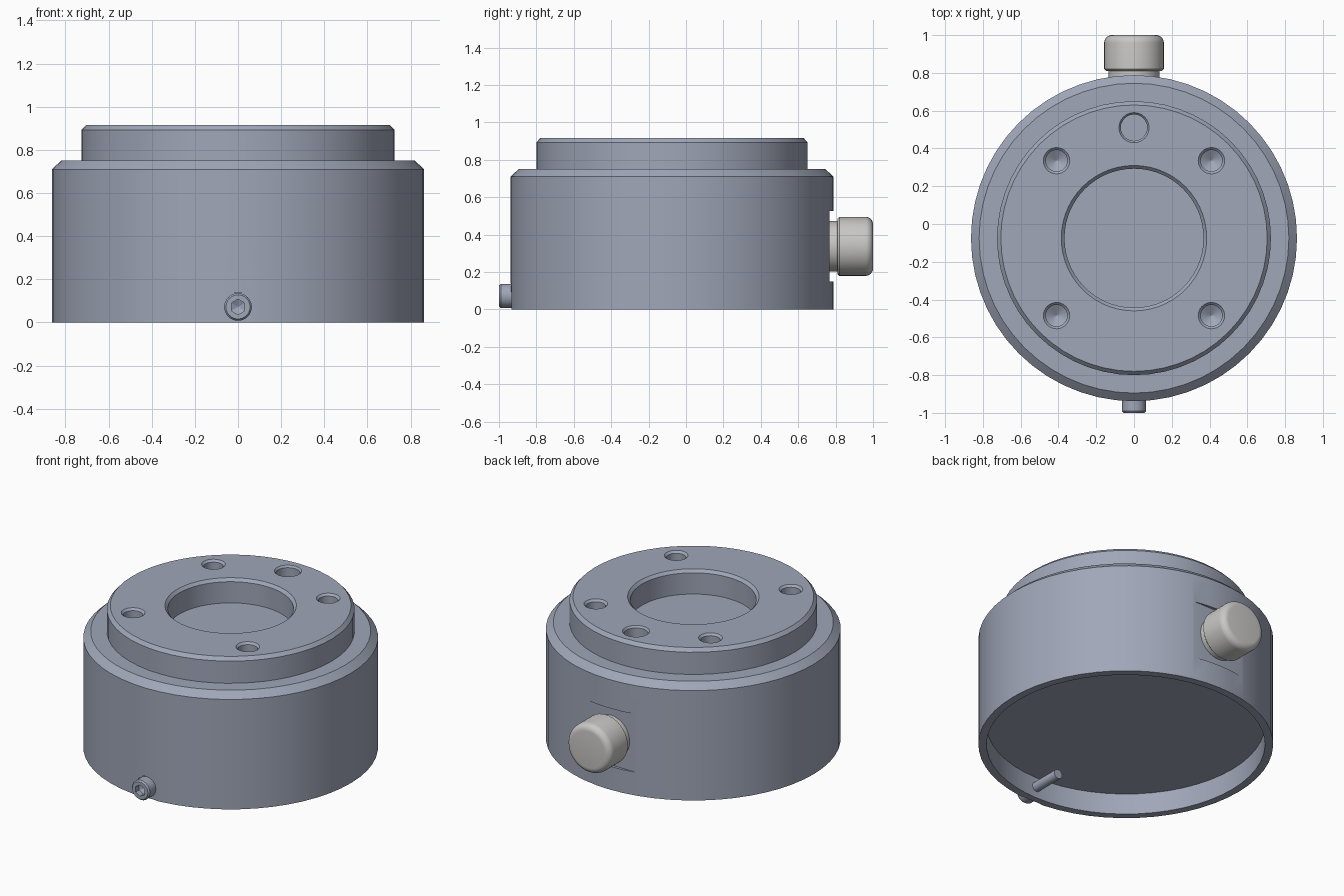
import bpy, bmesh, math
from mathutils import Matrix

if "Cube" in bpy.data.objects:
    bpy.data.objects.remove(bpy.data.objects["Cube"])

CY = -0.075  # axis of the housing in y


def material(name, rgb):
    m = bpy.data.materials.new(name)
    m.diffuse_color = (*rgb, 1)
    m.use_nodes = True
    m.node_tree.nodes["Principled BSDF"].inputs["Base Color"].default_value = m.diffuse_color
    return m


steel = material("blue grey metal", (0.35, 0.385, 0.48))
light = material("light grey plastic", (0.58, 0.575, 0.56))


def add_object(name, bm, mat):
    bmesh.ops.recalc_face_normals(bm, faces=bm.faces)
    me = bpy.data.meshes.new(name)
    bm.to_mesh(me)
    bm.free()
    me.materials.append(mat)
    ob = bpy.data.objects.new(name, me)
    bpy.context.collection.objects.link(ob)
    return ob


def lathe(name, profile, mat, loc=(0, 0, 0), tilt=0, segs=48):
    """Spin (radius, height) points about local z, cap both ends, tilt about x."""
    bm = bmesh.new()
    rings = [[bm.verts.new((r * math.sin(2 * math.pi * i / segs),
                            r * math.cos(2 * math.pi * i / segs), z))
              for i in range(segs)] for r, z in profile]
    for a, b in zip(rings, rings[1:]):
        for i in range(segs):
            j = (i + 1) % segs
            bm.faces.new((a[i], a[j], b[j], b[i]))
    bm.faces.new(rings[0])
    bm.faces.new(rings[-1])
    bm.transform(Matrix.Translation(loc) @ Matrix.Rotation(math.radians(tilt), 4, 'X'))
    return add_object(name, bm, mat)


def box(name, lo, hi, mat):
    bm = bmesh.new()
    bmesh.ops.create_cube(bm, size=1)
    for v in bm.verts:
        v.co = [l if c < 0 else h for c, l, h in zip(v.co, lo, hi)]
    return add_object(name, bm, mat)


def cut(target, cutters):
    bpy.context.view_layer.objects.active = target
    for c in cutters:
        mod = target.modifiers.new("cut", 'BOOLEAN')
        mod.operation = 'DIFFERENCE'
        mod.solver = 'EXACT'
        mod.object = c
        bpy.ops.object.modifier_apply(modifier=mod.name)
        bpy.data.objects.remove(c)


def smooth(ob):
    bpy.ops.object.select_all(action='DESELECT')
    ob.select_set(True)
    bpy.context.view_layer.objects.active = ob
    bpy.ops.object.shade_smooth_by_angle(angle=math.radians(25))


# housing: shallow recess below, stepped and chamfered, blind bore on top
housing = lathe("housing", [
    (0.815, 0.135), (0.815, 0), (0.863, 0), (0.863, 0.71), (0.82, 0.75),
    (0.725, 0.75), (0.725, 0.893), (0.705, 0.915),
    (0.385, 0.915), (0.368, 0.897), (0.368, 0.76)], steel, (0, CY, 0), segs=56)

# four drilled screw holes with cone bottoms, one flat dowel hole
cutters = []
for x in (-0.41, 0.41):
    for y in (0.41, -0.41):
        cutters.append(lathe("screw_hole", [
            (0.08, 0.925), (0.07, 0.915), (0.057, 0.902), (0.057, 0.63), (0.002, 0.597)],
            steel, (x, CY + y, 0), segs=24))
cutters.append(lathe("dowel_hole", [
    (0.09, 0.925), (0.08, 0.915), (0.07, 0.903), (0.07, 0.67)],
    steel, (0, 0.51, 0), segs=24))
# flat milled behind the knob, and the round-topped flat behind the set screw
cutters.append(box("knob_flat", (-0.4, 0.768, 0.15), (0.4, 0.95, 0.525), steel))
cutters.append(lathe("screw_flat", [(0.07, 0), (0.07, 0.1)], steel,
                     (0, -0.93, 0.07), 90, 24))
cutters.append(box("screw_slot", (-0.07, -1.03, -0.05), (0.07, -0.93, 0.07), steel))
cut(housing, cutters)

# set screw with pin reaching into the recess and a hex socket
screw = lathe("set_screw", [
    (0.03, -0.24), (0.03, 0), (0.064, 0), (0.064, 0.06), (0.056, 0.07)],
    steel, (0, -0.93, 0.072), 90, 24)
cut(screw, [lathe("hex_socket", [(0.036, 0.08), (0.036, 0.035), (0.003, 0.02)],
                  steel, (0, -0.93, 0.072), 90, 6)])

# knob on the back: neck, cylinder, rounded outer edge
R, E = 0.158, 0.04
rim = [(R - E + E * math.cos(a), 0.24 - E + E * math.sin(a))
       for a in (math.radians(15 * k) for k in range(7))]
knob = lathe("knob", [(0.135, 0), (0.135, 0.05), (R - 0.01, 0.05), (R, 0.06)] + rim,
             light, (0, 0.76, 0.337), -90, 40)

for ob in (housing, screw, knob):
    smooth(ob)
